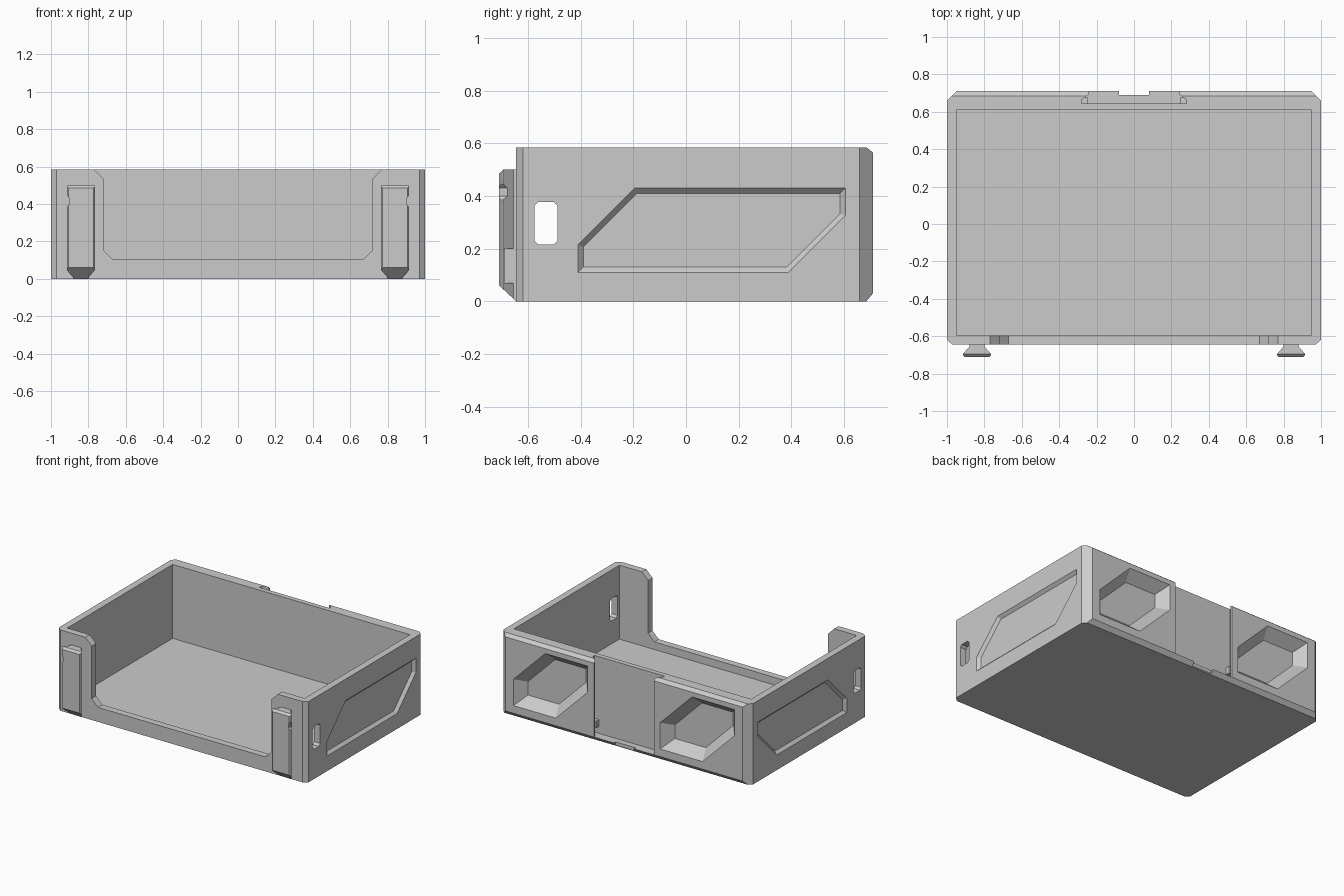
import bpy, bmesh
from mathutils import Vector

if "Cube" in bpy.data.objects:
    bpy.data.objects.remove(bpy.data.objects["Cube"])


def loft(name, a, b, planes=()):
    """Closed solid between two matching loops, optionally trimmed by planes."""
    bm = bmesh.new()
    va = [bm.verts.new(p) for p in a]
    vb = [bm.verts.new(p) for p in b]
    n = len(va)
    bm.faces.new(va)
    bm.faces.new(vb[::-1])
    for i in range(n):
        j = (i + 1) % n
        bm.faces.new((va[i], vb[i], vb[j], va[j]))
    for co, no in planes:
        r = bmesh.ops.bisect_plane(bm, geom=bm.verts[:] + bm.edges[:] + bm.faces[:],
                                   plane_co=co, plane_no=no, clear_outer=True)
        cut_edges = [e for e in r['geom_cut'] if isinstance(e, bmesh.types.BMEdge)]
        bmesh.ops.edgeloop_fill(bm, edges=cut_edges)
    bmesh.ops.recalc_face_normals(bm, faces=bm.faces[:])
    me = bpy.data.meshes.new(name)
    bm.to_mesh(me)
    bm.free()
    ob = bpy.data.objects.new(name, me)
    bpy.context.collection.objects.link(ob)
    return ob


def on_axis(pts, axis, v):
    if axis == 'X':
        return [(v, p, q) for p, q in pts]
    if axis == 'Y':
        return [(p, v, q) for p, q in pts]
    return [(p, q, v) for p, q in pts]


def prism(name, pts, axis, a, b, planes=()):
    return loft(name, on_axis(pts, axis, a), on_axis(pts, axis, b), planes)


def box(name, x0, x1, y0, y1, z0, z1):
    return prism(name, [(x0, y0), (x1, y0), (x1, y1), (x0, y1)], 'Z', z0, z1)


def inset(pts, d):
    """Offset a convex polygon inwards by d."""
    P = [Vector(p) for p in pts]
    c = sum(P, Vector((0, 0))) / len(P)
    out = []
    for i, p in enumerate(P):
        ns = []
        for q0, q1 in ((P[i - 1], p), (p, P[(i + 1) % len(P)])):
            e = (q1 - q0).normalized()
            n = Vector((-e.y, e.x))
            ns.append(n if n.dot(c - q0) > 0 else -n)
        m = (ns[0] + ns[1]).normalized()
        out.append(tuple(p + m * (d / m.dot(ns[0]))))
    return out


def pocket(pts, axis, surface, depth, taper):
    """Tapered pocket cutter; signed depth runs inwards, overshooting the surface."""
    e = 0.2
    return loft("pocket_cutter", on_axis(inset(pts, -taper * e), axis, surface - depth * e),
                on_axis(inset(pts, taper), axis, surface + depth))


def cut(ob, cutter):
    m = ob.modifiers.new("cut", 'BOOLEAN')
    m.operation = 'DIFFERENCE'
    m.solver = 'EXACT'
    m.object = cutter
    bpy.context.view_layer.objects.active = ob
    bpy.ops.object.modifier_apply(modifier=m.name)
    bpy.data.objects.remove(cutter)


# Tray shell with chamfered corners and chamfered back edges
foot = [(-.97, -.645), (.97, -.645), (1, -.62), (1, .66), (.95, .71),
        (-.95, .71), (-1, .66), (-1, -.62)]
tray = prism("tray", foot, 'Z', 0, .585,
             [((0, .71, .565), (0, .02, .025)), ((0, .71, .03), (0, .03, -.025))])
cut(tray, box("cavity", -.95, .95, -.595, .61, .05, .8))

# Front opening
cut(tray, prism("opening", [(-.67, .105), (.67, .105), (.72, .155), (.72, .535), (.77, .585),
                            (.77, .7), (-.77, .7), (-.77, .585), (-.72, .535), (-.72, .155)],
                'Y', -.8, -.58))

# Side pockets and through holes
side = [(-.41, .11), (.39, .11), (.605, .325), (.605, .43), (-.195, .43), (-.41, .215)]
for s in (-1, 1):
    cut(tray, pocket(side, 'X', s, -s * .02, .02))
y0, y1, z0, z1, r = -.575, -.488, .215, .378, .015
cut(tray, prism("side_hole", [(y0 + r, z0), (y1 - r, z0), (y1, z0 + r), (y1, z1 - r),
                              (y1 - r, z1), (y0 + r, z1), (y0, z1 - r), (y0, z0 + r)],
                'X', -1.1, 1.1))

# Back hexagonal pockets, both leaning the same way
for x in (-.29, .885):
    hexa = [(x, .085), (x, .275), (x - .255, .53), (x - .595, .53),
            (x - .595, .34), (x - .34, .085)]
    cut(tray, pocket(hexa, 'Y', .71, -.075, .065))

# Back dovetail slot with a notched stop at its foot
cut(tray, prism("slot", [(-.24, .75), (-.24, .695), (-.28, .665), (-.28, .645),
                         (.28, .645), (.28, .665), (.24, .695), (.24, .75)], 'Z', .03, .7))
cut(tray, box("stop_notch", -.08, .08, .69, .8, -.1, .1))

for s, side_name in ((-1, "left"), (1, "right")):
    # Detent bump low in the slot
    box("slot_bump_" + side_name, *sorted((s * .245, s * .285)), .644, .675, .08, .13)

    # Front dovetail clip
    prof = [(.80, -.64), (.80, -.655), (.765, -.695), (.765, -.702), (.773, -.71),
            (.907, -.71), (.915, -.702), (.915, -.695), (.88, -.655), (.88, -.64)]
    clip = prism("clip_" + side_name, [(s * x, y) for x, y in prof], 'Z', 0, .5)
    # sloped foot, narrowed foot corners and top bevel
    cut(clip, prism("foot", [(-.73, -.05), (-.73, .0785), (-.645, 0), (-.63, -.05)], 'X', -1.2, 1.2))
    for k in (-1, 1):
        e = .84 + k * .075
        cut(clip, prism("foot_corner", [(s * (e - k * .026), -.015), (s * e, .05),
                                        (s * (e + k * .02), .1), (s * (e + k * .02), -.015)],
                        'Y', -.8, -.6))
    cut(clip, prism("top_bevel", [(-.73, .465), (-.71, .485), (-.695, .5), (-.695, .55),
                                  (-.73, .55)], 'X', -1.2, 1.2))
    # snap notch on the outer edge and recess behind the lip
    cut(clip, prism("snap", [(s * .93, .37), (s * .915, .385), (s * .9, .4),
                             (s * .9, .43), (s * .915, .445), (s * .93, .46)], 'Y', -.8, -.66))
    cut(clip, box("recess", *sorted((s * .878, s * .95)), -.69, -.65, .07, .2))
